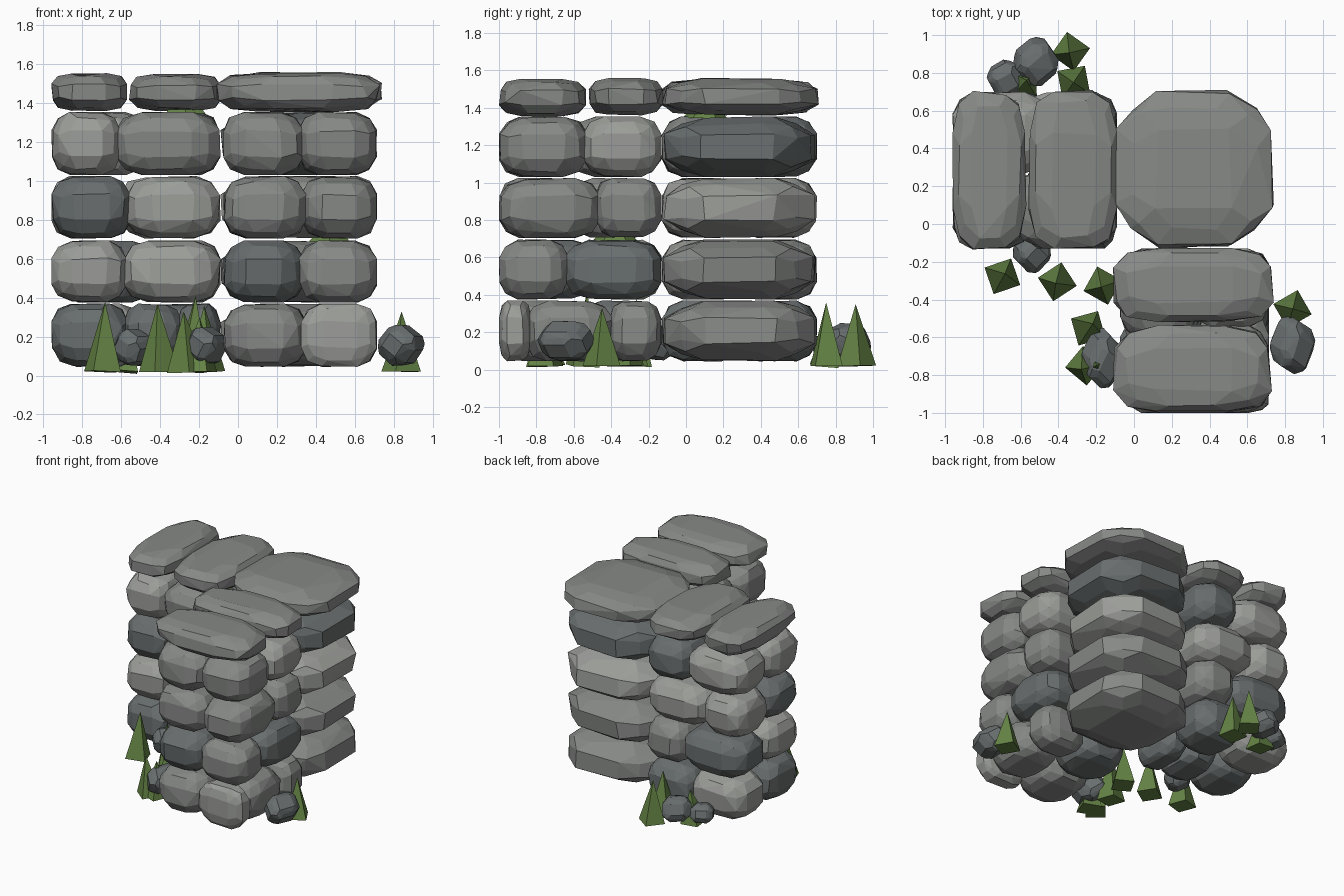
import bpy, bmesh, random, math
from itertools import product
from mathutils import Vector, Matrix

if "Cube" in bpy.data.objects:
    bpy.data.objects.remove(bpy.data.objects["Cube"])

random.seed(7)


def material(name, rgb):
    m = bpy.data.materials.new(name)
    m.diffuse_color = (*rgb, 1)
    m.use_nodes = True
    m.node_tree.nodes["Principled BSDF"].inputs["Base Color"].default_value = m.diffuse_color
    return m


GREYS = [material("stone_light", (0.33, 0.34, 0.32)),
         material("stone_mid", (0.24, 0.25, 0.24)),
         material("stone_dark", (0.14, 0.155, 0.155))]
GREEN = material("grass_green", (0.13, 0.23, 0.06))


def finish(name, bm, mat):
    bmesh.ops.recalc_face_normals(bm, faces=bm.faces)
    me = bpy.data.meshes.new(name)
    bm.to_mesh(me)
    bm.free()
    me.materials.append(mat)
    ob = bpy.data.objects.new(name, me)
    bpy.context.collection.objects.link(ob)
    return ob


# Faceted pillow-shaped stone: hull of jittered points, fitted to a box
def stone(name, x, y, z, edge=0.82, mat=None, turn=0):
    lo, hi = Vector((x[0], y[0], z[0])), Vector((x[1], y[1], z[1]))
    base = [(1, .48, .42), (.45, 1, .42), (.48, .48, 1),
            (edge, edge, .3), (edge, .3, edge), (.3, edge, edge), (.7, .7, .7)]
    spin = Matrix.Rotation(turn, 3, 'Z') @ Matrix.Rotation(turn * .6, 3, 'X')
    pts = []
    for p in base:
        for s in product((-1, 1), repeat=3):
            q = Vector([a * b for a, b in zip(p, s)])
            q += Vector([random.uniform(-.035, .035) for _ in range(3)])
            pts.append(spin @ q)
    mn = [min(p[i] for p in pts) for i in range(3)]
    mx = [max(p[i] for p in pts) for i in range(3)]
    bm = bmesh.new()
    for p in pts:
        bm.verts.new([lo[i] + (p[i] - mn[i]) / (mx[i] - mn[i]) * (hi[i] - lo[i])
                      for i in range(3)])
    r = bmesh.ops.convex_hull(bm, input=bm.verts)
    junk = {v for v in r["geom_interior"] + r["geom_unused"]
            if isinstance(v, bmesh.types.BMVert)}
    bmesh.ops.delete(bm, geom=list(junk), context='VERTS')
    bmesh.ops.dissolve_limit(bm, angle_limit=math.radians(6),
                             verts=bm.verts, edges=bm.edges)
    return finish(name, bm, mat or random.choice(GREYS))


# Courses: bottom/top, then the joints of each face of both arms
courses = [
    ((.045, .37), (-.96, -.58, -.30, -.09), (-.96, -.50, -.09),
     (-1, -.84, -.40, -.13), (-1, -.55, -.13)),
    ((.375, .695), (-.96, -.58, -.09), (-.96, -.42, -.09),
     (-1, -.64, -.13), (-1, -.48, -.13)),
    ((.705, 1.025), (-.96, -.56, -.09), (-.96, -.60, -.09),
     (-1, -.47, -.13), (-1, -.62, -.13)),
    ((1.03, 1.355), (-.96, -.62, -.09), (-.96, -.45, -.09),
     (-1, -.54, -.13), (-1, -.60, -.13)),
]
for n, (z, left_front, left_back, front_right, front_left) in enumerate(courses, 1):
    stone(f"corner_block_{n}", (-.09, .71), (-.12, .69), z, .77)
    mid = random.uniform(.27, .31)
    for row, joints, y in (("front", left_front, (-.13, mid + .015)),
                           ("back", left_back, (mid - .015, .70))):
        for i, (a, b) in enumerate(zip(joints, joints[1:])):
            stone(f"left_arm_{row}_{n}_{i}", (a - .015 * (i > 0), b + .015 * (b < -.1)), y, z)
    mid = random.uniform(.31, .34)
    for row, joints, x in (("outer", front_right, (mid - .015, .715)),
                           ("inner", front_left, (-.075, mid + .015))):
        for i, (a, b) in enumerate(zip(joints, joints[1:])):
            stone(f"front_arm_{row}_{n}_{i}", x, (a - .015 * (i > 0), b + .015 * (b < -.2)), z)

# Coping stones
stone("corner_cap", (-.10, .74), (-.13, .71), (1.36, 1.56), .78, GREYS[1])
stone("left_cap_outer", (-.96, -.57), (-.135, .705), (1.36, 1.555), .85, GREYS[1])
stone("left_cap_inner", (-.56, -.09), (-.13, .71), (1.36, 1.55), .85, GREYS[1])
stone("front_cap_outer", (-.11, .73), (-1, -.535), (1.355, 1.555), .85, GREYS[1])
stone("front_cap_inner", (-.11, .74), (-.52, -.125), (1.36, 1.56), .85, GREYS[1])

# Loose rubble at the foot
for i, (x, y, rx, ry, h) in enumerate([(-.68, .77, .1, .1, .2), (-.52, .86, .12, .13, .25),
                                       (-.54, -.15, .10, .11, .24), (-.17, -.71, .11, .16, .25),
                                       (.84, -.64, .12, .155, .26)]):
    stone(f"rubble_{i}", (x - rx, x + rx), (y - ry, y + ry), (.05, h), .76, GREYS[2],
          turn=.5 + .15 * i)

# Grass tufts: four-sided spikes leaning slightly
tufts = [(-.34, .91, .35), (-.32, .75, .36), (-.58, .75, .28), (-.69, -.27, .38),
         (-.41, -.31, .37), (-.17, -.33, .36), (-.23, -.54, .41), (-.27, -.76, .33),
         (-.20, -.75, .30), (.84, -.45, .33)]
for i, (x, y, h) in enumerate(tufts):
    bm = bmesh.new()
    lean = random.uniform(-.1, .1)
    bmesh.ops.create_cone(bm, cap_ends=True, segments=4, radius1=.105, radius2=0,
                          depth=h - .02,
                          matrix=Matrix.Translation((x, y, h / 2 + .01))
                          @ Matrix.Rotation(lean, 4, 'X') @ Matrix.Rotation(-lean, 4, 'Y')
                          @ Matrix.Rotation(random.uniform(0, 1.5), 4, 'Z'))
    finish(f"grass_tuft_{i}", bm, GREEN)

# Moss pads squeezed into the bed joints
for i, (x, y, z) in enumerate([(.47, -.38, .70), (-.27, .1, 1.357)]):
    bm = bmesh.new()
    bmesh.ops.create_cone(bm, cap_ends=True, segments=6, radius1=.12, radius2=.1, depth=.02,
                          matrix=Matrix.Translation((x, y, z)))
    finish(f"moss_pad_{i}", bm, GREEN)
